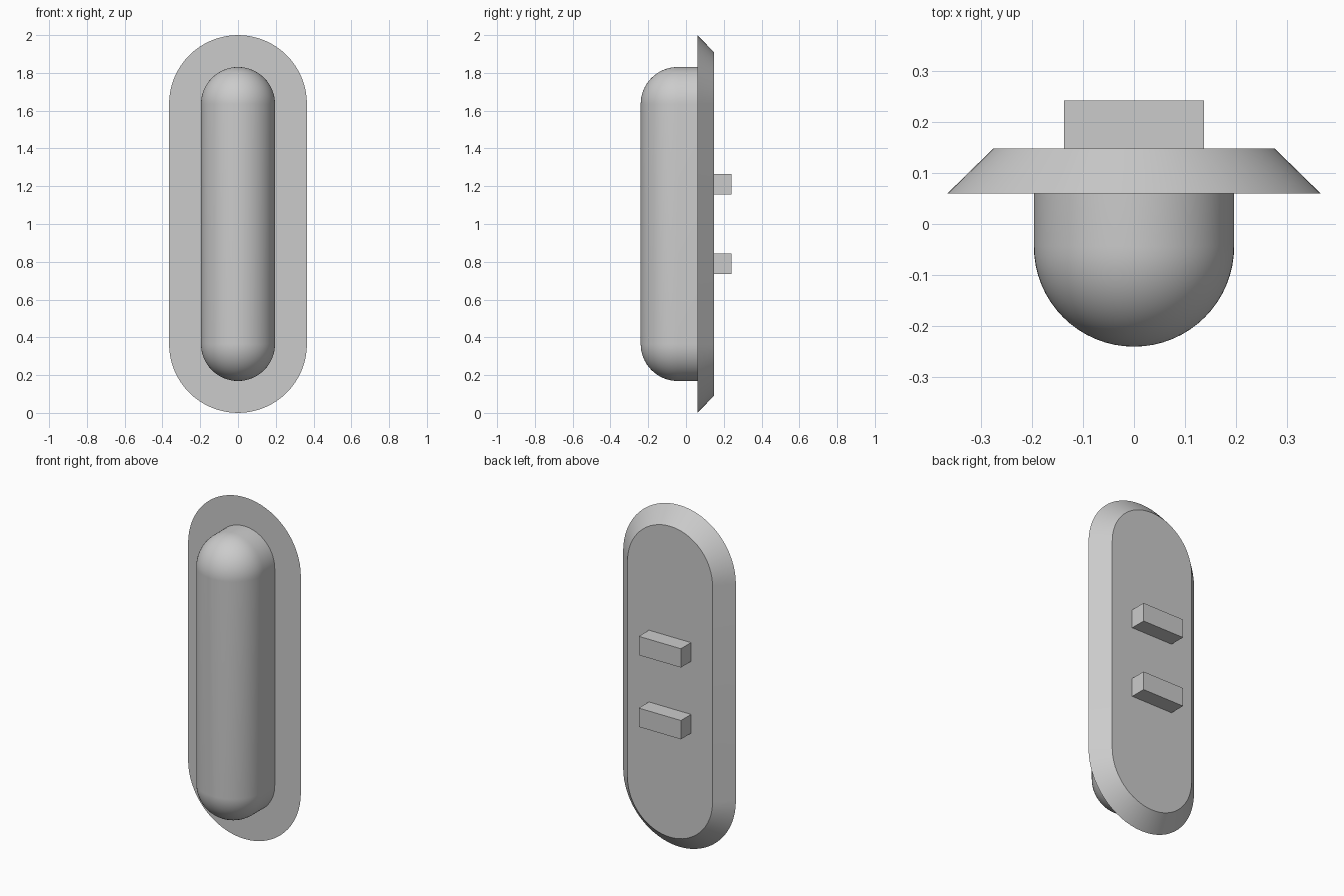
import bpy, bmesh, math
from mathutils import Vector

if "Cube" in bpy.data.objects:
    bpy.data.objects.remove(bpy.data.objects["Cube"], do_unlink=True)

grey = bpy.data.materials.new("light_grey")
grey.use_nodes = True
grey.diffuse_color = (0.6, 0.6, 0.6, 1)
grey.node_tree.nodes["Principled BSDF"].inputs["Base Color"].default_value = grey.diffuse_color

MID_Z = 1.0
STRAIGHT = 0.635   # half length of the straight sides
ARC = 32           # segments in each round end


def finish(name, bm):
    bmesh.ops.remove_doubles(bm, verts=bm.verts, dist=1e-5)
    bmesh.ops.recalc_face_normals(bm, faces=bm.faces)
    mesh = bpy.data.meshes.new(name)
    bm.to_mesh(mesh)
    bm.free()
    mesh.materials.append(grey)
    obj = bpy.data.objects.new(name, mesh)
    bpy.context.collection.objects.link(obj)
    bpy.ops.object.select_all(action="DESELECT")
    obj.select_set(True)
    bpy.context.view_layer.objects.active = obj
    bpy.ops.object.shade_smooth_by_angle(angle=math.radians(30))
    return obj


def stadium_loft(name, sections):
    """Loft round-ended outlines given as (y, end radius) pairs."""
    bm = bmesh.new()
    rings = []
    for y, r in sections:
        ring = []
        for end in (1, -1):
            for i in range(ARC + 1):
                a = math.pi * i / ARC
                ring.append(bm.verts.new((end * r * math.cos(a), y,
                                          MID_Z + end * (STRAIGHT + r * math.sin(a)))))
        rings.append(ring)
    n = len(rings[0])
    for lower, upper in zip(rings, rings[1:]):
        for i in range(n):
            j = (i + 1) % n
            bm.faces.new((lower[i], lower[j], upper[j], upper[i]))
    # Close the flat ends; a zero radius closes itself when merged
    for ring, (y, r) in zip((rings[0], rings[-1]), (sections[0], sections[-1])):
        if r > 0:
            bm.faces.new(ring)
    return finish(name, bm)


# Bevelled backing plate
stadium_loft("backing_plate", [(0.06, 0.365), (0.148, 0.275)])

# Rounded grip, a half capsule with straight sides
R = 0.196
dome = [(-0.044 - R * math.sin(math.pi / 2 * k / 16),
         R * math.cos(math.pi / 2 * k / 16)) for k in range(16)]
stadium_loft("grip", [(0.07, R)] + dome + [(-0.044 - R, 0)])

# Mounting pegs on the back
for name, z in (("lower_peg", 0.79), ("upper_peg", 1.21)):
    bm = bmesh.new()
    bmesh.ops.create_cube(bm, size=1)
    bmesh.ops.scale(bm, vec=(0.273, 0.104, 0.11), verts=bm.verts)
    bmesh.ops.translate(bm, vec=Vector((0, 0.19, z)), verts=bm.verts)
    finish(name, bm)
